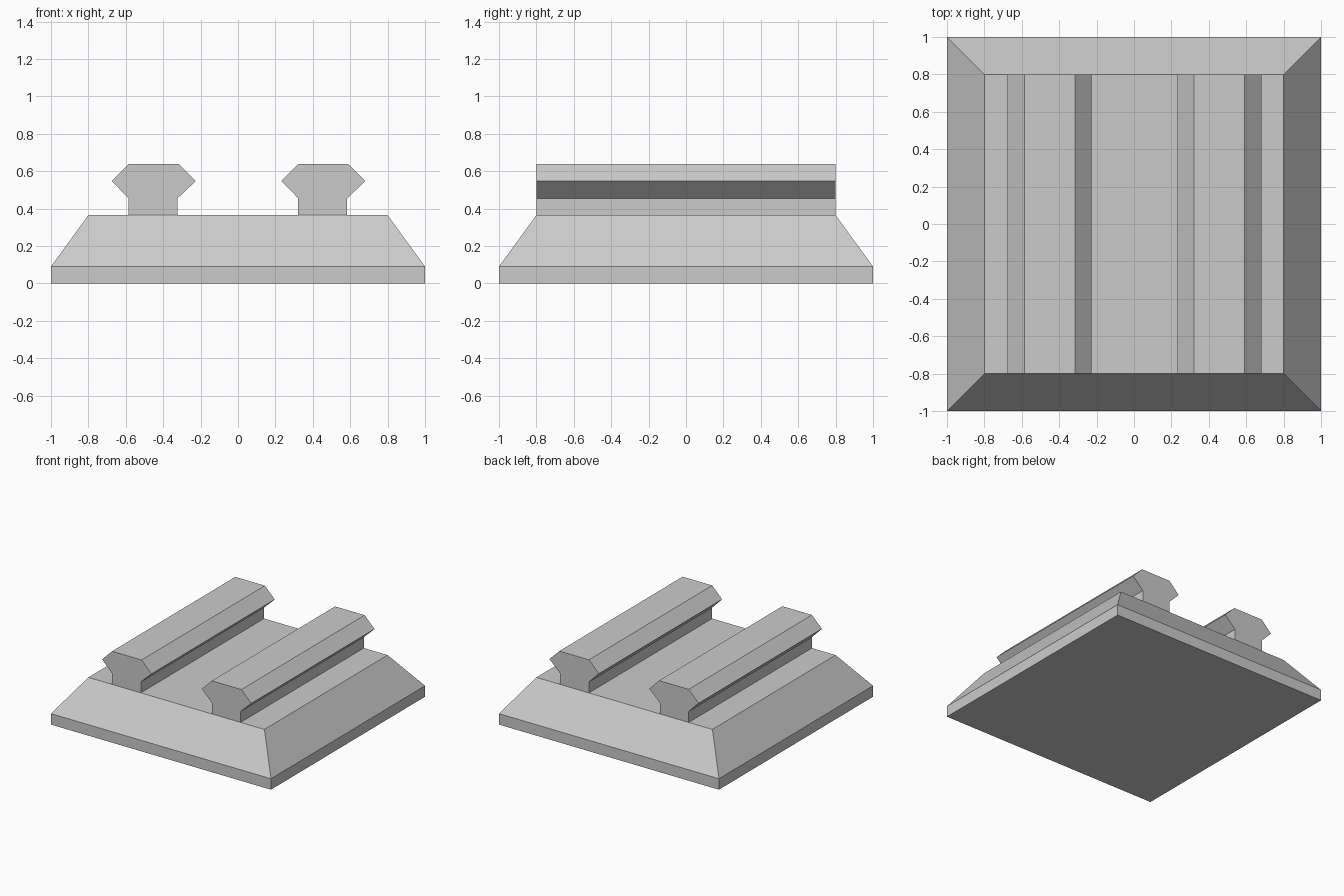
import bpy
import bmesh

cube = bpy.data.objects.get("Cube")
if cube:
    bpy.data.objects.remove(cube, do_unlink=True)

# One plain grey for the whole model
grey = bpy.data.materials.new("plain grey")
grey.use_nodes = True
colour = (0.6, 0.6, 0.6, 1)
grey.diffuse_color = colour
grey.node_tree.nodes["Principled BSDF"].inputs["Base Color"].default_value = colour


def loft(name, rings):
    """Join matching rings of points with flat sides and cap both ends."""
    bm = bmesh.new()
    loops = [[bm.verts.new(p) for p in ring] for ring in rings]
    for a, b in zip(loops, loops[1:]):
        for i in range(len(a)):
            j = (i + 1) % len(a)
            bm.faces.new((a[i], a[j], b[j], b[i]))
    bm.faces.new(loops[0])
    bm.faces.new(loops[-1])
    bmesh.ops.recalc_face_normals(bm, faces=bm.faces)
    mesh = bpy.data.meshes.new(name)
    bm.to_mesh(mesh)
    bm.free()
    mesh.materials.append(grey)
    obj = bpy.data.objects.new(name, mesh)
    bpy.context.collection.objects.link(obj)
    return obj


def square(half, z):
    return [(-half, -half, z), (half, -half, z), (half, half, z), (-half, half, z)]


# Base: thin slab with sloped shoulders
loft("base", [square(1, 0), square(1, 0.09), square(0.8, 0.365)])

# Rails: narrow neck under a wide bevelled head, run front to back
profile = [(-0.132, 0.365), (0.13, 0.365), (0.13, 0.455), (0.227, 0.547),
           (0.137, 0.637), (-0.132, 0.637), (-0.222, 0.547), (-0.132, 0.455)]
for name, centre in (("right_rail", -0.453), ("left_rail", 0.454)):
    loft(name, [[(centre + x, y, z) for x, z in profile] for y in (-0.8, 0.8)])
